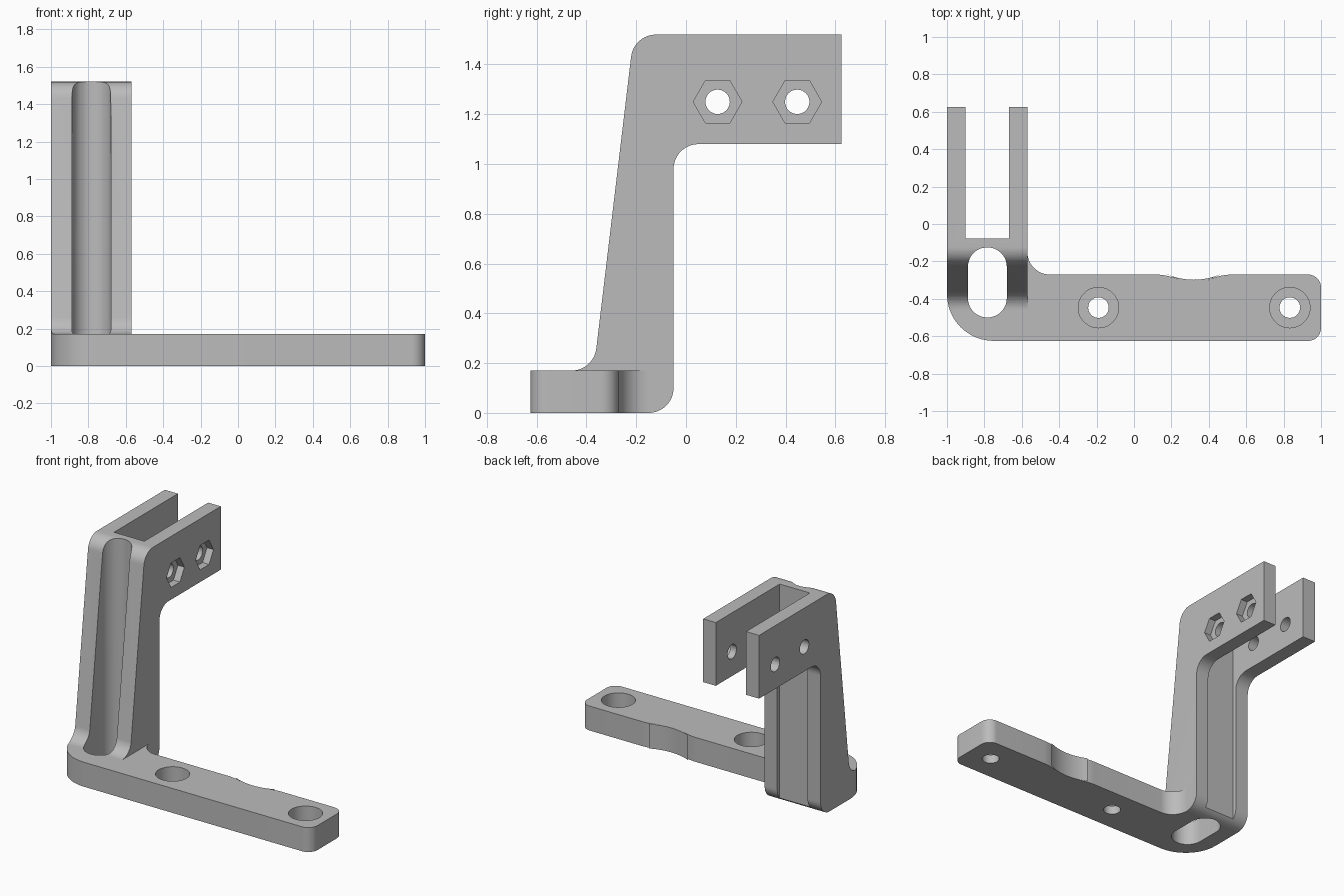
import bpy, bmesh, math
from mathutils import Vector

cube = bpy.data.objects.get("Cube")
if cube:
    bpy.data.objects.remove(cube, do_unlink=True)

grey = bpy.data.materials.new("plain grey")
grey.use_nodes = True
GREY = (0.5, 0.5, 0.5, 1)
grey.diffuse_color = GREY
grey.node_tree.nodes["Principled BSDF"].inputs["Base Color"].default_value = GREY


def rounded(corners, steps=12):
    """Turn (u, v, radius) corners into an outline with tangent arcs."""
    out = []
    for i, (u, v, r) in enumerate(corners):
        p = Vector((u, v))
        if r == 0:
            out.append(p)
            continue
        a = (Vector(corners[i - 1][:2]) - p).normalized()
        b = (Vector(corners[(i + 1) % len(corners)][:2]) - p).normalized()
        half = a.angle(b) / 2
        centre = p + (a + b).normalized() * r / math.sin(half)
        start = p + a * r / math.tan(half) - centre
        end = p + b * r / math.tan(half) - centre
        sweep = start.angle(end)
        for k in range(steps + 1):
            t = k / steps
            out.append(centre + (start * math.sin((1 - t) * sweep)
                                 + end * math.sin(t * sweep)) / math.sin(sweep))
    return out


def ngon(u, v, r, n):
    return [Vector((u + r * math.cos(math.tau * k / n),
                    v + r * math.sin(math.tau * k / n))) for k in range(n)]


def prism(name, outline, lo, hi, axis="Z"):
    """Extrude an outline: xy along Z, or yz along X."""
    bm = bmesh.new()
    place = (lambda p, h: (p.x, p.y, h)) if axis == "Z" else (lambda p, h: (h, p.x, p.y))
    face = bm.faces.new([bm.verts.new(place(p, lo)) for p in outline])
    side = bmesh.ops.extrude_face_region(bm, geom=[face])["geom"]
    move = Vector((0, 0, hi - lo)) if axis == "Z" else Vector((hi - lo, 0, 0))
    bmesh.ops.translate(bm, vec=move, verts=[g for g in side if isinstance(g, bmesh.types.BMVert)])
    bmesh.ops.recalc_face_normals(bm, faces=bm.faces)
    mesh = bpy.data.meshes.new(name)
    bm.to_mesh(mesh)
    bm.free()
    mesh.materials.append(grey)
    obj = bpy.data.objects.new(name, mesh)
    bpy.context.collection.objects.link(obj)
    return obj


def combine(target, tool, operation="DIFFERENCE"):
    tool.hide_render = True
    mod = target.modifiers.new(operation.lower(), "BOOLEAN")
    mod.operation, mod.solver, mod.object = operation, "EXACT", tool
    bpy.context.view_layer.objects.active = target
    bpy.ops.object.modifier_apply(modifier=mod.name)
    bpy.data.objects.remove(tool, do_unlink=True)


LEFT, RIGHT, MID = -1.0, -0.57, -0.784
FRONT, BACK, THICK = -0.625, 0.625, 0.17

# Flat foot with a shallow hollow in its rear edge
bracket = prism("bracket", rounded([
    (LEFT, FRONT, 0.25), (1, FRONT, 0.07), (1, -0.27, 0.07),
    (0.46, -0.27, 0.32), (0.32, -0.335, 0.36), (0.18, -0.27, 0.32),
    (RIGHT, -0.27, 0.12), (RIGHT, -0.15, 0), (LEFT, -0.15, 0)]), 0, THICK)

# Leaning upright and arm, trimmed to the rounded footprint
upright = prism("upright", rounded([
    (-0.47, 0, 0), (-0.05, 0, 0.1), (-0.05, 1.08, 0.1), (BACK, 1.08, 0),
    (BACK, 1.52, 0), (-0.21, 1.52, 0.1), (-0.371, THICK, 0.1), (-0.47, THICK, 0)]),
    LEFT - 0.1, RIGHT + 0.1, "X")
footprint = prism("footprint", rounded([
    (LEFT, FRONT, 0.25), (RIGHT, FRONT, 0), (RIGHT, 1, 0), (LEFT, 1, 0)]), -0.1, 2)
combine(upright, footprint, "INTERSECT")
combine(bracket, upright, "UNION")

# Gap between the two arms, running down the back
combine(bracket, prism("arm_gap", rounded([
    (-0.9, -0.077, 0), (-0.667, -0.077, 0), (-0.667, 1, 0), (-0.9, 1, 0)]), -0.2, 2))

# Long upright slot that opens through the front
r = 0.104
combine(bracket, prism("front_slot", rounded([
    (MID - r, -0.5, r * 0.999), (MID + r, -0.5, r * 0.999),
    (MID + r, -0.125, r * 0.999), (MID - r, -0.125, r * 0.999)]), -0.2, 2))

# Counterbored mounting holes
for x in (-0.19, 0.833):
    combine(bracket, prism("mount_hole", ngon(x, -0.447, 0.055, 32), -0.1, 0.3))
    combine(bracket, prism("mount_recess", ngon(x, -0.447, 0.108, 40), 0.06, 0.3))

# Cross holes with hexagonal nut pockets on the outer arm face
for y in (0.127, 0.447):
    combine(bracket, prism("cross_hole", ngon(y, 1.25, 0.049, 32), -1.2, -0.4, "X"))
    combine(bracket, prism("nut_pocket", ngon(y, 1.25, 0.098, 6), RIGHT - 0.05, -0.4, "X"))

bpy.ops.object.select_all(action="DESELECT")
bracket.select_set(True)
bpy.context.view_layer.objects.active = bracket
bpy.ops.object.shade_smooth_by_angle(angle=math.radians(30))
